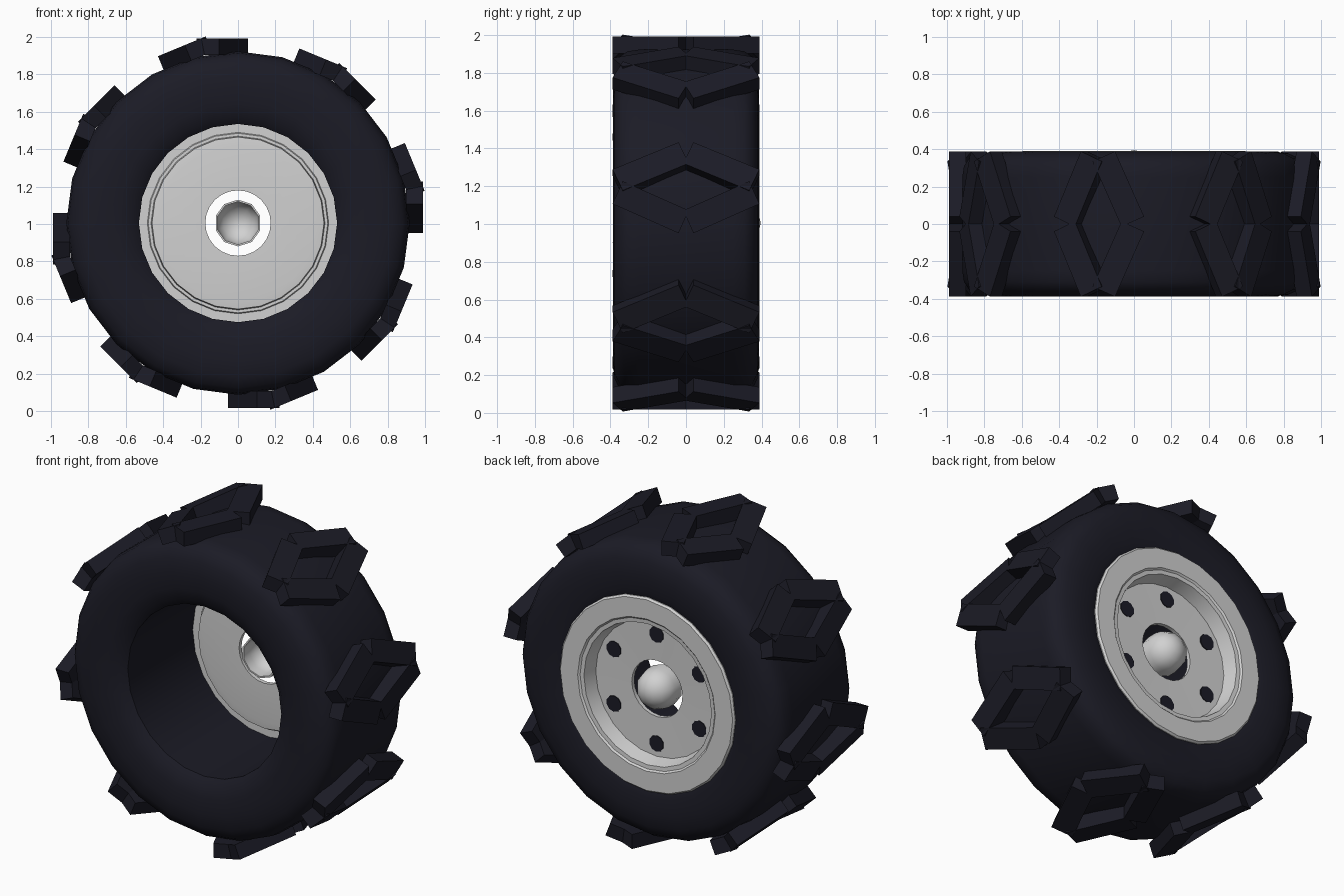
import bpy, bmesh
from math import radians, cos, sin, tau
from mathutils import Matrix

cube = bpy.data.objects.get("Cube")
if cube:
    bpy.data.objects.remove(cube)

AXLE = Matrix.Translation((0, 0, 1.005))


def material(name, rgb):
    m = bpy.data.materials.new(name)
    m.use_nodes = True
    m.diffuse_color = (*rgb, 1)
    bsdf = m.node_tree.nodes["Principled BSDF"]
    bsdf.inputs["Base Color"].default_value = (*rgb, 1)
    bsdf.inputs["Roughness"].default_value = 0.8
    return m


rubber = material("dark rubber", (0.011, 0.011, 0.019))
metal = material("light grey metal", (0.64, 0.64, 0.64))


def finish(name, bm, mat, smooth=None):
    bmesh.ops.recalc_face_normals(bm, faces=bm.faces)
    mesh = bpy.data.meshes.new(name)
    bm.to_mesh(mesh)
    bm.free()
    mesh.materials.append(mat)
    ob = bpy.data.objects.new(name, mesh)
    ob.matrix_world = AXLE
    bpy.context.collection.objects.link(ob)
    if smooth:
        bpy.ops.object.select_all(action='DESELECT')
        ob.select_set(True)
        bpy.context.view_layer.objects.active = ob
        bpy.ops.object.shade_smooth_by_angle(angle=radians(smooth))


def lathe(name, profile, sides, mat, smooth):
    """Revolve a closed (radius, y) profile around the axle."""
    bm = bmesh.new()
    rings = []
    for i in range(sides):
        a = tau * i / sides
        rings.append([bm.verts.new((r * sin(a), y, r * cos(a))) for r, y in profile])
    n = len(profile)
    for i in range(sides):
        p, q = rings[i], rings[(i + 1) % sides]
        for j in range(n):
            k = (j + 1) % n
            bm.faces.new((p[j], p[k], q[k], q[j]))
    bmesh.ops.remove_doubles(bm, verts=bm.verts, dist=0.0001)
    finish(name, bm, mat, smooth)


# Tyre: half section mirrored across the middle
half = [(0.53, 0.33), (0.57, 0.363), (0.64, 0.382), (0.74, 0.387),
        (0.825, 0.378), (0.882, 0.35), (0.909, 0.31), (0.918, 0.25)]
lathe("tire", half + [(r, -y) for r, y in reversed(half)], 24, rubber, 40)

# Rim: broad lip, recessed dish and open centre
lathe("rim", [(0.53, 0.335), (0.605, 0.335), (0.605, 0.378), (0.595, 0.39),
              (0.475, 0.39), (0.465, 0.38), (0.44, 0.378), (0.42, 0.29),
              (0.175, 0.285), (0.175, 0.26), (0.42, 0.26), (0.46, 0.265),
              (0.465, 0.3), (0.48, 0.3), (0.485, 0.31), (0.53, 0.31)],
      24, metal, 30)

# Hub cap: hollow dome, open towards the front
arc = [radians(a) for a in (0, 22, 45, 68, 90)]
dome = [(0.125 * cos(a), 0.275 + 0.12 * sin(a)) for a in arc]
inner = [(0.115 * cos(a), 0.275 + 0.11 * sin(a)) for a in reversed(arc)]
lathe("hub_cap", [(0.125, 0.215)] + dome + inner + [(0.115, 0.215)], 10, metal, 50)

# Bolt holes: dark plates on the dish
bm = bmesh.new()
for i in range(6):
    a = tau * i / 6
    place = Matrix.Translation((0.34 * sin(a), 0.29, 0.34 * cos(a)))
    bmesh.ops.create_cone(bm, cap_ends=True, segments=10, radius1=0.05,
                          radius2=0.05, depth=0.006,
                          matrix=place @ Matrix.Rotation(radians(90), 4, 'X'))
finish("bolt_holes", bm, rubber)

# Tread lugs: two facing chevrons make each diamond
SIZE = Matrix.Diagonal((0.132, 0.382, 0.09, 1))
for i in range(8):
    bm = bmesh.new()
    for facing, lean in ((1, 0), (-1, -22.5)):
        turn = Matrix.Rotation(radians(45 * i + lean), 4, 'Y')
        for side in (1, -1):
            place = Matrix.Translation((-0.084 * facing, 0.187 * side, 0.943))
            skew = Matrix.Rotation(radians(24 * facing * side), 4, 'Z')
            bmesh.ops.create_cube(bm, size=1, matrix=turn @ place @ skew @ SIZE)
    finish(f"tread_lug_{i + 1}", bm, rubber)
